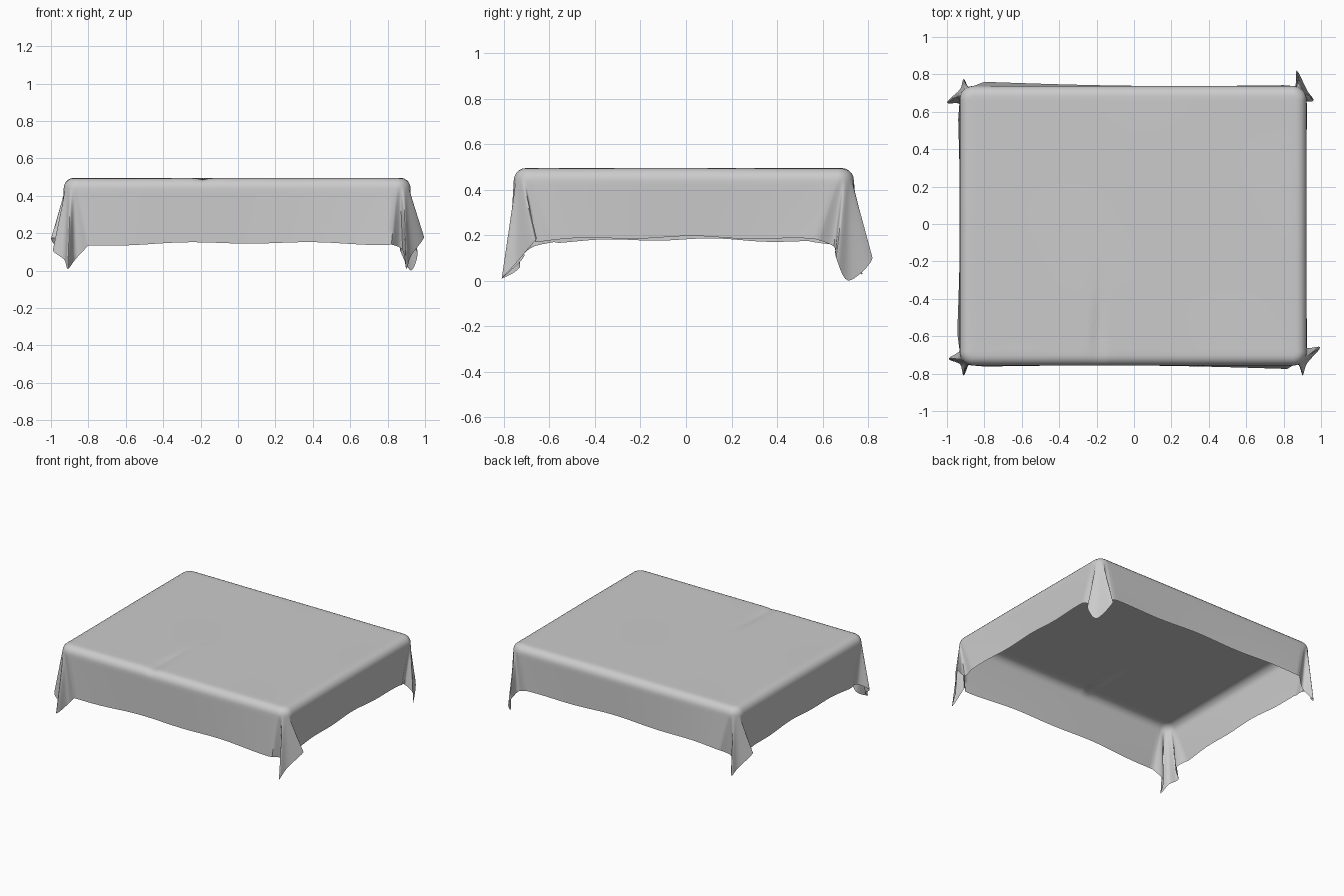
import bpy, bmesh, math
from mathutils import Vector

if "Cube" in bpy.data.objects:
    bpy.data.objects.remove(bpy.data.objects["Cube"])

TOP, ROUND, ARC = 0.495, 0.055, 0.075       # table height, edge and corner radii
X0, X1, Y0, Y1 = -0.932, 0.923, -0.757, 0.738

# Hem points of the folded corners, counter-clockwise:
# side end, tuck, flap edge, flap middle, flap edge, tuck, side end
CORNERS = [
    [(.82, -.775, .14), (.88, -.71, .11), (.9, -.81, .01), (.925, -.745, .08),
     (.995, -.66, .18), (.92, -.66, .17), (.926, -.58, .18)],
    [(.926, .58, .18), (.9, .65, .15), (.96, .66, .1), (.925, .715, 0),
     (.87, .82, .1), (.86, .73, .15), (.8, .742, .18)],
    [(-.8, .76, .18), (-.87, .71, .13), (-.91, .775, .03), (-.93, .72, .07),
     (-1, .65, .17), (-.93, .64, .16), (-.94, .56, .17)],
    [(-.945, -.58, .17), (-.925, -.67, .15), (-.99, -.72, .11), (-.93, -.75, .06),
     (-.91, -.81, .01), (-.87, -.73, .06), (-.8, -.762, .135)],
]
CENTRES = [(X1 - ARC, Y0 + ARC), (X1 - ARC, Y1 - ARC),
           (X0 + ARC, Y1 - ARC), (X0 + ARC, Y0 + ARC)]
SUB, SIDE = 5, 56


def spline(pts, u):
    """Catmull-Rom position along a list of points."""
    i = min(int(u), len(pts) - 2)
    f = u - i
    a, b, c, d = (pts[max(0, min(len(pts) - 1, i + k))] for k in (-1, 0, 1, 2))
    return (b * 2 + (c - a) * f + (a * 2 - b * 5 + c * 4 - d) * f * f
            + (b * 3 - a - c * 3 + d) * f ** 3) / 2


# Perimeter samples: rim point, outward direction, hem point
rim = []
for k in range(4):
    hem = [Vector(p) for p in CORNERS[k]]
    centre = Vector((*CENTRES[k], 0))
    steps = (len(hem) - 1) * SUB
    for j in range(steps + 1):
        a = math.radians(90 * (k - 1 + j / steps))
        out = Vector((math.cos(a), math.sin(a), 0))
        low = spline(hem, j / SUB)
        low.z = max(low.z, 0)
        rim.append((centre + out * ARC, out, low))
    # straight side on to the next corner
    nxt = Vector((*CENTRES[(k + 1) % 4], 0)) + out * ARC
    start, low0, low1 = rim[-1][0], hem[-1], Vector(CORNERS[(k + 1) % 4][0])
    for j in range(1, SIDE):
        f = j / SIDE
        low = low0.lerp(low1, f)
        low -= out * 0.012 * math.sin(math.pi * f)
        low.z += 0.012 * math.sin(math.pi * f) + 0.005 * math.sin(f * 15 + k)
        rim.append((start.lerp(nxt, f), out, low))


def crease(x, y):
    """Shallow dents in the flat top."""
    dent = -0.012 * math.exp(-((x + 0.19) / 0.025) ** 2 - ((y + 0.6) / 0.2) ** 2)
    return dent + 0.0015 * math.sin(5 * x + 2 * y) * math.sin(4 * y - x)


bm = bmesh.new()
rings = []
# flat top, growing from the centre
for s in range(1, 25):
    f = s / 24
    ring = []
    for p, out, low in rim:
        q = (p - out * ROUND) * f
        ring.append(bm.verts.new((q.x, q.y, TOP + crease(q.x, q.y))))
    rings.append(ring)
# rounded table edge
for s in range(1, 6):
    a = math.pi / 2 * s / 5
    ring = []
    for p, out, low in rim:
        q = p - out * ROUND * (1 - math.sin(a))
        z = TOP - ROUND * (1 - math.cos(a)) + crease(q.x, q.y) * math.cos(a)
        ring.append(bm.verts.new((q.x, q.y, z)))
    rings.append(ring)
# hanging skirt and corner folds
for s in range(1, 13):
    t = s / 12
    rings.append([bm.verts.new((p + Vector((0, 0, TOP - ROUND))).lerp(low, t))
                  for p, out, low in rim])

count = len(rim)
for inner, outer in zip(rings, rings[1:]):
    for i in range(count):
        j = (i + 1) % count
        bm.faces.new((inner[i], outer[i], outer[j], inner[j]))
middle = bm.verts.new((0, 0, TOP))
for i in range(count):
    bm.faces.new((middle, rings[0][i], rings[0][(i + 1) % count]))

mesh = bpy.data.meshes.new("tablecloth")
bm.to_mesh(mesh)
bm.free()
cloth = bpy.data.objects.new("tablecloth", mesh)
bpy.context.collection.objects.link(cloth)

# plain grey fabric
grey = bpy.data.materials.new("grey_fabric")
grey.use_nodes = True
grey.diffuse_color = (0.6, 0.6, 0.6, 1)
grey.node_tree.nodes["Principled BSDF"].inputs["Base Color"].default_value = (0.6, 0.6, 0.6, 1)
mesh.materials.append(grey)

bpy.context.view_layer.objects.active = cloth
cloth.select_set(True)
bpy.ops.object.shade_smooth_by_angle(angle=math.radians(50))
